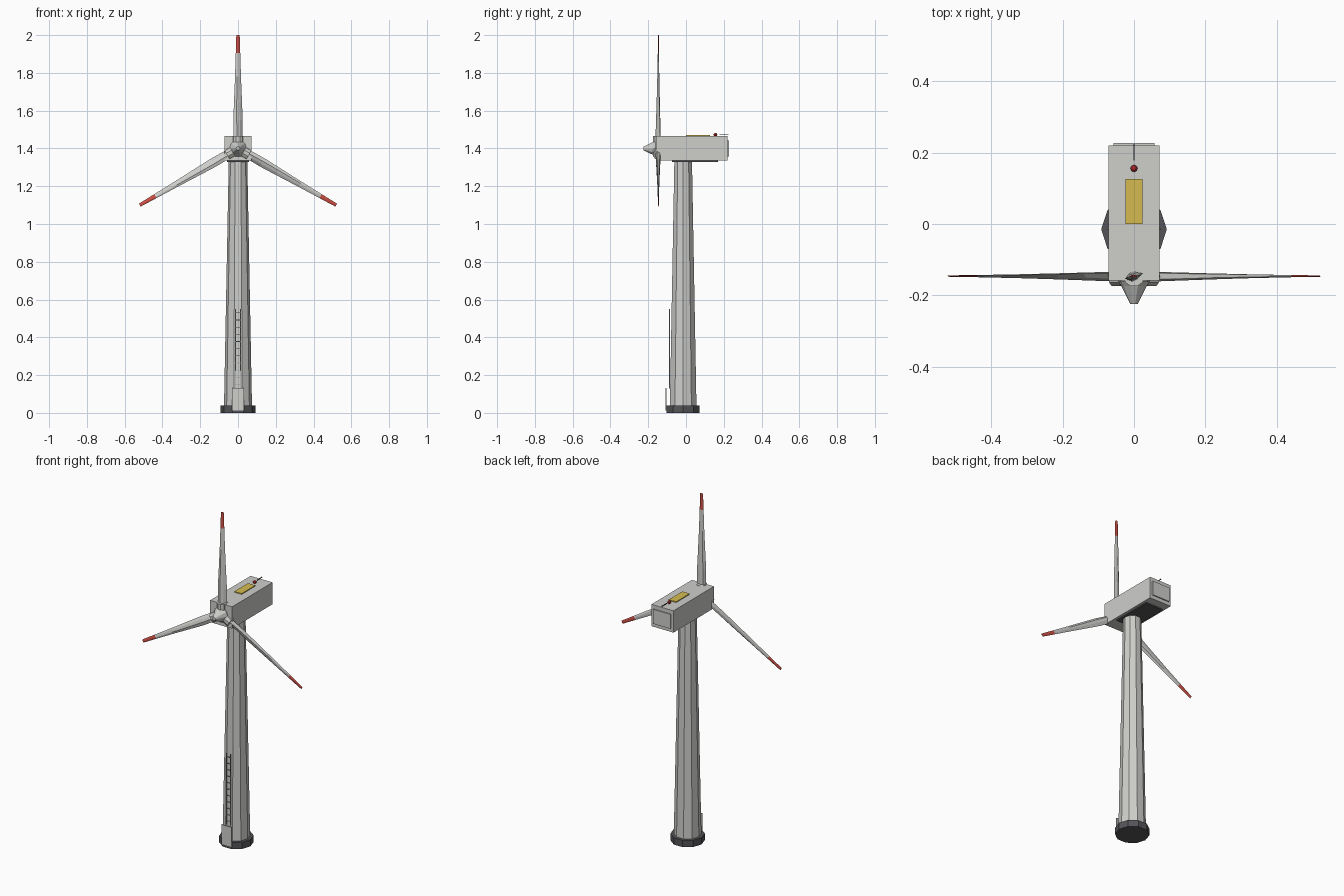
import bpy, bmesh
from math import sin, cos, pi, radians
from mathutils import Matrix, Vector

if "Cube" in bpy.data.objects:
    bpy.data.objects.remove(bpy.data.objects["Cube"])


def material(name, rgb):
    m = bpy.data.materials.new(name)
    m.use_nodes = True
    m.diffuse_color = (*rgb, 1)
    m.node_tree.nodes["Principled BSDF"].inputs["Base Color"].default_value = (*rgb, 1)
    return m


SHELL = material("pale grey", (0.62, 0.62, 0.6))
STEEL = material("steel grey", (0.48, 0.48, 0.48))
DARK = material("dark grey", (0.09, 0.09, 0.1))
YELLOW = material("hatch yellow", (0.66, 0.5, 0.08))
RED = material("tip red", (0.62, 0.08, 0.06))
LAMP = material("lamp red", (0.4, 0.02, 0.02))


def finish(name, bm, *mats):
    bmesh.ops.recalc_face_normals(bm, faces=bm.faces)
    mesh = bpy.data.meshes.new(name)
    bm.to_mesh(mesh)
    bm.free()
    for m in mats:
        mesh.materials.append(m)
    ob = bpy.data.objects.new(name, mesh)
    bpy.context.collection.objects.link(ob)
    return ob


def add_box(bm, x, y, z):
    """Box from (low, high) ranges on each axis."""
    size = [b - a for a, b in (x, y, z)]
    mid = Vector([(a + b) / 2 for a, b in (x, y, z)])
    bmesh.ops.create_cube(bm, size=1, matrix=Matrix.Translation(mid) @ Matrix.Diagonal((*size, 1)))


def box(name, x, y, z, mat):
    bm = bmesh.new()
    add_box(bm, x, y, z)
    return finish(name, bm, mat)


def loft(bm, rings):
    """Skin a closed solid through rings of equal point count."""
    loops = [[bm.verts.new(p) for p in ring] for ring in rings]
    for a, b in zip(loops, loops[1:]):
        for i in range(len(a)):
            j = (i + 1) % len(a)
            bm.faces.new((a[i], a[j], b[j], b[i]))
    bm.faces.new(loops[0][::-1])
    bm.faces.new(loops[-1])


def lathe(name, profile, sides, mat, matrix):
    """Solid of revolution about local z from (radius, height) pairs."""
    bm = bmesh.new()
    turn = 2 * pi / sides
    loft(bm, [[(r * cos(i * turn), r * sin(i * turn), h) for i in range(sides)] for r, h in profile])
    bm.transform(matrix)
    return finish(name, bm, mat)


# Foundation and tower
TOWER = Matrix.Translation((0, -0.015, 0))
lathe("foundation", [(0.092, 0), (0.092, 0.04)], 10, DARK, TOWER)
lathe("tower", [(0.074, 0.04), (0.049, 1.34)], 10, SHELL, TOWER)

# Entrance door and access ladder
box("door", (-0.033, 0.033), (-0.109, -0.104), (0.013, 0.132), SHELL)
bm = bmesh.new()
for side in (-1, 1):
    add_box(bm, (side * 0.013 - 0.002, side * 0.013 + 0.002), (-0.09, -0.085), (0.13, 0.55))
for i in range(11):
    z = 0.15 + i * 0.038
    add_box(bm, (-0.012, 0.012), (-0.089, -0.086), (z - 0.002, z + 0.002))
finish("ladder", bm, STEEL)

# Nacelle and its fittings
box("nacelle", (-0.072, 0.072), (-0.158, 0.22), (1.336, 1.465), SHELL)
box("underside_plate", (-0.058, 0.058), (-0.075, 0.17), (1.329, 1.337), DARK)
box("rear_panel", (-0.057, 0.057), (0.219, 0.227), (1.357, 1.442), SHELL)
box("roof_hatch", (-0.024, 0.024), (0, 0.127), (1.464, 1.47), YELLOW)
bm = bmesh.new()
bmesh.ops.create_uvsphere(bm, u_segments=8, v_segments=6, radius=0.01,
                          matrix=Matrix.Translation((0, 0.156, 1.472)))
finish("warning_lamp", bm, LAMP)
box("wind_sensor", (-0.002, 0.002), (0.178, 0.225), (1.473, 1.477), DARK)

# Hub with pointed nose, its axis along y
ROTOR = Matrix.Translation((0, -0.146, 1.4))
NOSE = ROTOR @ Matrix.Rotation(pi / 2, 4, "X")
lathe("hub", [(0.044, -0.02), (0.045, 0.015), (0.036, 0.028), (0.01, 0.079)], 10, SHELL, NOSE)

# Blades: (distance, half chord, half thickness, twist in degrees)
STATIONS = [(0.055, 0.025, 0.013, 20), (0.15, 0.026, 0.010, 17), (0.24, 0.022, 0.008, 13),
            (0.38, 0.016, 0.005, 9), (0.505, 0.012, 0.003, 6), (0.6, 0.009, 0.002, 4)]
SECTION = [(-1, 0), (-0.4, -1), (0.3, -0.8), (1, 0), (0.3, 0.8), (-0.4, 1)]


def blade_ring(dist, chord, thick, twist):
    spin = Matrix.Rotation(radians(twist), 3, "Z")
    return [spin @ Vector((u * chord, v * thick, dist)) for u, v in SECTION]


for name, angle in (("top", 0), ("left", 120), ("right", 240)):
    place = ROTOR @ Matrix.Rotation(radians(angle), 4, "Y")
    lathe(name + "_blade_root", [(0.03, 0.025), (0.03, 0.067)], 10, SHELL, place)
    bm = bmesh.new()
    loft(bm, [blade_ring(*s) for s in STATIONS])
    for f in bm.faces:
        f.material_index = int(f.calc_center_median().z > 0.51)
    bm.transform(place)
    finish(name + "_blade", bm, SHELL, RED)
